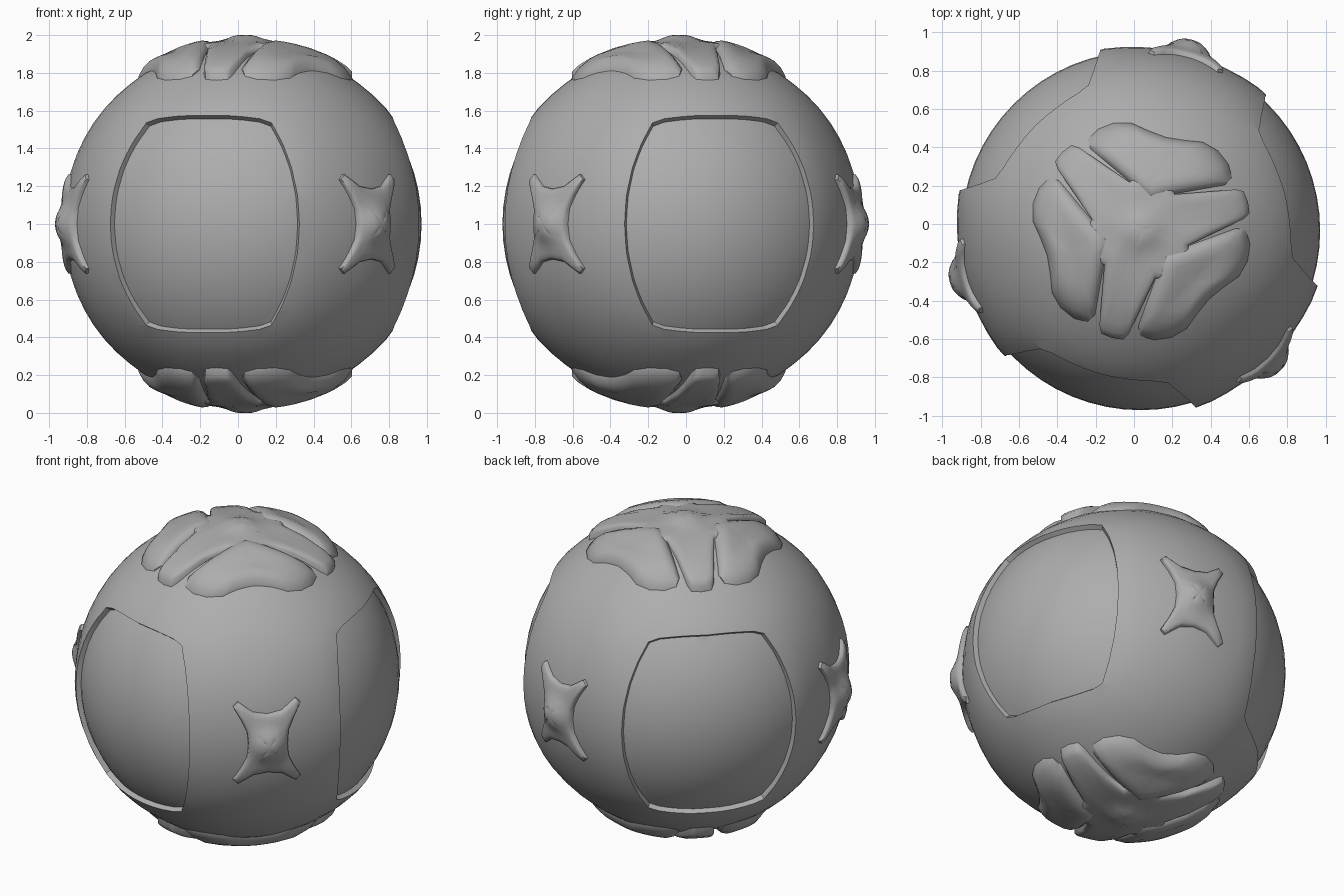
import bpy, bmesh, math
from mathutils import Matrix, Vector

if "Cube" in bpy.data.objects:
    bpy.data.objects.remove(bpy.data.objects["Cube"])

C = Vector((0.035, -0.035, 1.0))      # ball centre
R, CORE = 0.957, 0.937                # shell and recessed panel radii
PANELS = (15, 135, 255)               # azimuths of the panels
STUDS = (75, 195, 315)                # azimuths of the small four-point studs

grey = bpy.data.materials.new("dark_grey")
grey.diffuse_color = (0.42, 0.42, 0.42, 1)
grey.use_nodes = True
grey.node_tree.nodes["Principled BSDF"].inputs["Base Color"].default_value = grey.diffuse_color


def new_object(name, bm):
    bmesh.ops.recalc_face_normals(bm, faces=bm.faces)
    me = bpy.data.meshes.new(name)
    bm.to_mesh(me)
    bm.free()
    me.materials.append(grey)
    ob = bpy.data.objects.new(name, me)
    bpy.context.collection.objects.link(ob)
    return ob


def activate(ob):
    bpy.ops.object.select_all(action='DESELECT')
    ob.select_set(True)
    bpy.context.view_layer.objects.active = ob


def smooth(ob, deg=40):
    activate(ob)
    bpy.ops.object.shade_smooth_by_angle(angle=math.radians(deg))


def cut(ob, cutter):
    activate(ob)
    m = ob.modifiers.new("cut", 'BOOLEAN')
    m.operation, m.solver, m.object = 'DIFFERENCE', 'EXACT', cutter
    bpy.ops.object.modifier_apply(modifier=m.name)


def facing(deg):
    """Local x = tangent, y = up, z = outward at this azimuth."""
    a = math.radians(deg)
    m = Matrix(((-math.sin(a), 0, math.cos(a)), (math.cos(a), 0, math.sin(a)), (0, 1, 0)))
    return Matrix.Translation(C) @ m.to_4x4()


def four_way(q):
    """Mirror a quarter outline (from +x to +y) into a closed loop."""
    half = q + [(-x, y) for x, y in reversed(q[:-1])]
    return half + [(x, -y) for x, y in reversed(half[1:-1])]


def sphere(name, radius):
    bm = bmesh.new()
    bmesh.ops.create_uvsphere(bm, u_segments=64, v_segments=32, radius=radius,
                              matrix=Matrix.Translation(C))
    return new_object(name, bm)


# Shell, slightly raised around each panel opening
shell = sphere("ball_shell", R)
for v in shell.data.vertices:
    p = v.co - C
    lift = 0
    for deg in PANELS:
        q = facing(deg).to_3x3().transposed() @ p
        if q.z > 0:
            d = ((q.x / 0.52) ** 4 + (q.y / 0.57) ** 4) ** 0.25
            lift = max(lift, 0.013 * max(0, 1 - abs(d - 1) / 0.35))
    v.co = C + p * (1 + lift / R)

# Recessed panels: flared outline prisms, hollowed by the core, cut from the shell
core = sphere("panel_core_cutter", CORE)
outline = four_way([(.515, 0), (.503, .15), (.465, .3), (.412, .42), (.341, .53),
                    (.28, .553), (.15, .568), (0, .57)])
for deg in PANELS:
    bm = bmesh.new()
    rings = [[bm.verts.new(Vector((x, y, math.sqrt(.96 ** 2 - x * x - y * y))) * f)
              for x, y in outline] for f in (0.7, 1.6)]
    n = len(outline)
    for r in rings:
        hub = bm.verts.new(sum((v.co for v in r), Vector()) / n)
        for i in range(n):
            bm.faces.new((hub, r[i], r[(i + 1) % n]))
    for i in range(n):
        j = (i + 1) % n
        bm.faces.new((rings[0][i], rings[0][j], rings[1][j], rings[1][i]))
    bm.transform(facing(deg))
    cutter = new_object("panel_cutter", bm)
    cut(cutter, core)
    cut(shell, cutter)
    bpy.data.objects.remove(cutter)
bpy.data.objects.remove(core)
smooth(shell, 35)


def pad(name, outline, centre, rings, bump, matrix):
    """Raised ornament: a fan of scaled outlines wrapped onto the ball."""
    pts = []
    for (x, y), (u, w) in zip(outline, outline[1:] + outline[:1]):
        pts += [(x, y), ((x + u) / 2, (y + w) / 2)]
    n = len(pts)
    bm = bmesh.new()

    def vert(x, y, h):
        r = R + h + (bump(math.hypot(x, y)) if h > 0 else 0)
        return bm.verts.new((x, y, math.sqrt(r * r - x * x - y * y)))

    cx, cy = centre
    mid = vert(cx, cy, rings[0][1])
    prev = None
    for s, h in rings[1:]:
        loop = [vert(cx + (x - cx) * s, cy + (y - cy) * s, h) for x, y in pts]
        for i in range(n):
            j = (i + 1) % n
            bm.faces.new((prev[i], loop[i], loop[j], prev[j]) if prev else (mid, loop[i], loop[j]))
        prev = loop
    bm.transform(matrix)
    smooth(new_object(name, bm), 50)


def polar(r, deg):
    return (r * math.cos(math.radians(deg)), r * math.sin(math.radians(deg)))


# Top and bottom ornaments: three-armed star plus three two-lobed leaves that
# run out of the star between the arms
arm = [(.33, -60), (.30, -45), (.26, -32), (.54, -8.5), (.575, -6), (.58, 0),
       (.575, 6), (.54, 8.5), (.26, 32), (.30, 45)]
star = [polar(r, a + d) for d in PANELS for r, a in arm]
half = [(.505, 0), (.525, 11), (.565, 20), (.58, 29), (.575, 38), (.55, 45),
        (.50, 46.5), (.27, 29), (.17, 0)]
leaf = [polar(r, a) for r, a in half] + [polar(r, -a) for r, a in reversed(half[1:-1])]
for side, sign in (("top", 1), ("bottom", -1)):
    base = Matrix.Translation(C) @ Matrix.Diagonal((1, 1, sign, 1))
    pad(side + "_star", star, (0, 0),
        [(0, .01), (.08, .01), (.16, .01), (.24, .01), (.34, .01), (.5, .012),
         (.68, .015), (.86, .018), (.95, .014), (1, .004), (1, -.02)],
        lambda d: .033 * math.exp(-(d / .1) ** 3) + .05 * d, base)
    for deg in STUDS:
        pad(side + "_leaf", leaf, (.38, 0),
            [(0, .034), (.25, .036), (.5, .042), (.7, .042), (.87, .03), (1, .006), (1, -.02)],
            lambda d: 0, base @ Matrix.Rotation(math.radians(deg), 4, 'Z'))

# Four-point studs on the equator between the panels
stud = four_way([(.115, 0), (.122, .08), (.155, .155), (.2, .235), (.172, .262),
                 (.085, .2), (0, .185)])
for deg in STUDS:
    pad("side_stud", stud, (0, 0),
        [(0, .03), (.2, .03), (.35, .03), (.5, .03), (.65, .03), (.8, .028), (.92, .025),
         (1, .015), (1, -.02)],
        lambda d: .045 * math.exp(-(d / .095) ** 3), facing(deg))
